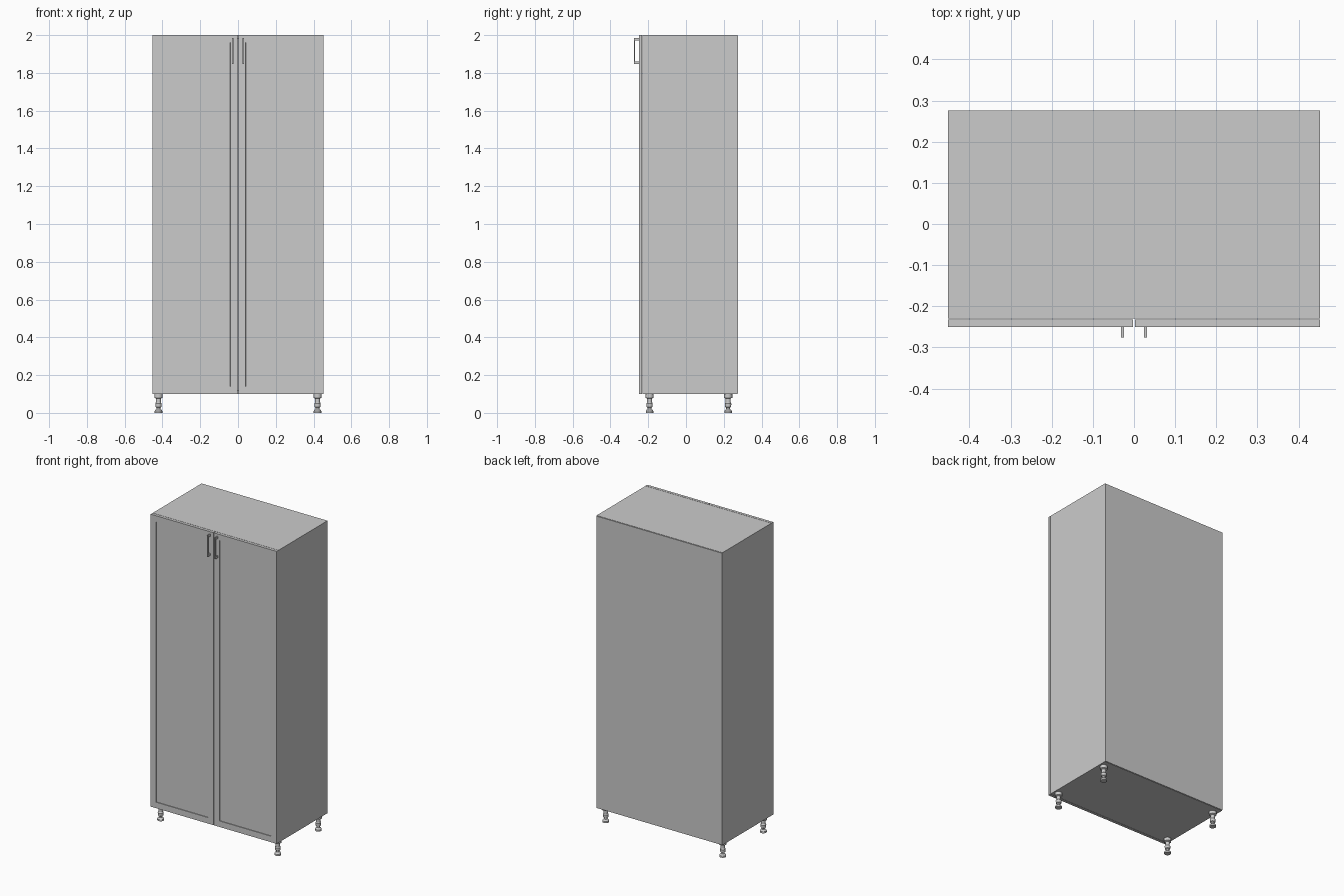
import bpy, bmesh, math
from mathutils import Vector

if "Cube" in bpy.data.objects:
    bpy.data.objects.remove(bpy.data.objects["Cube"])

W = 0.4525               # half width
Z0, Z1 = 0.10, 2.0       # cabinet bottom and top
YF, YB = -0.25, 0.276    # door front and back of the cabinet
T = 0.018                # board thickness


def finish(name, bm):
    bmesh.ops.recalc_face_normals(bm, faces=bm.faces)
    me = bpy.data.meshes.new(name)
    bm.to_mesh(me)
    bm.free()
    ob = bpy.data.objects.new(name, me)
    bpy.context.collection.objects.link(ob)
    return ob


def add_box(bm, lo, hi):
    verts = bmesh.ops.create_cube(bm, size=1)["verts"]
    lo, hi = Vector(lo), Vector(hi)
    for v in verts:
        v.co = (lo + hi) / 2 + Vector(a * b for a, b in zip(v.co, hi - lo))


def box(name, lo, hi):
    bm = bmesh.new()
    add_box(bm, lo, hi)
    return finish(name, bm)


# Carcass boards
y0, y1 = YF + T + 0.002, YB - 0.004
for name, s in (("left_side", -1), ("right_side", 1)):
    xa, xb = sorted((s * W, s * (W - T)))
    box(name, (xa, y0, Z0), (xb, y1, Z1))
box("top_board", (-W + T, y0, Z1 - T), (W - T, y1, Z1))
box("bottom_board", (-W + T, y0, Z0), (W - T, y1, Z0 + T))
box("back_panel", (-W + 0.001, y1, Z0 + 0.002), (W - 0.001, YB, Z1 - 0.002))


# Doors with a shallow recessed panel
def door(name, x0, x1):
    bm = bmesh.new()
    add_box(bm, (x0, YF, Z0), (x1, YF + T, Z1))
    bm.normal_update()
    front = min(bm.faces, key=lambda f: f.calc_center_median().y)
    bmesh.ops.inset_region(bm, faces=[front], thickness=0.055)
    rim = bmesh.ops.inset_region(bm, faces=[front], thickness=0.0005)
    for v in front.verts:
        v.co.y += 0.004
    finish(name, bm)


door("left_door", -W, -0.002)
door("right_door", 0.002, W)


# Bracket handles: a slim bar on two posts
def handle(name, x):
    bm = bmesh.new()
    h = 0.0035
    add_box(bm, (x - h, -0.276, 1.846), (x + h, -0.270, 1.985))
    for z in (1.846, 1.971):
        add_box(bm, (x - h, -0.271, z), (x + h, YF, z + 0.014))
    finish(name, bm)


handle("left_handle", -0.0275)
handle("right_handle", 0.0275)

# Adjustable legs: lathed profile (radius, height)
PROFILE = [(0, 0), (0.020, 0), (0.020, 0.010), (0.016, 0.016), (0.010, 0.020),
           (0.010, 0.028), (0.016, 0.032), (0.017, 0.050), (0.013, 0.056),
           (0.013, 0.076), (0.022, 0.080), (0.022, Z0), (0, Z0)]


def leg(name, x, y, sides=20):
    bm = bmesh.new()
    pts = [bm.verts.new((r, 0, z)) for r, z in PROFILE]
    edges = [bm.edges.new(p) for p in zip(pts, pts[1:])]
    bmesh.ops.spin(bm, geom=pts + edges, cent=(0, 0, 0), axis=(0, 0, 1),
                   angle=2 * math.pi, steps=sides, use_merge=True)
    bmesh.ops.remove_doubles(bm, verts=bm.verts, dist=1e-5)
    ob = finish(name, bm)
    ob.location = (x, y, 0)
    bpy.ops.object.select_all(action='DESELECT')
    ob.select_set(True)
    bpy.context.view_layer.objects.active = ob
    bpy.ops.object.shade_smooth_by_angle(angle=math.radians(30))


for side, x in (("left", -0.421), ("right", 0.421)):
    for end, y in (("front", -0.193), ("back", 0.223)):
        leg(f"{end}_{side}_leg", x, y)
